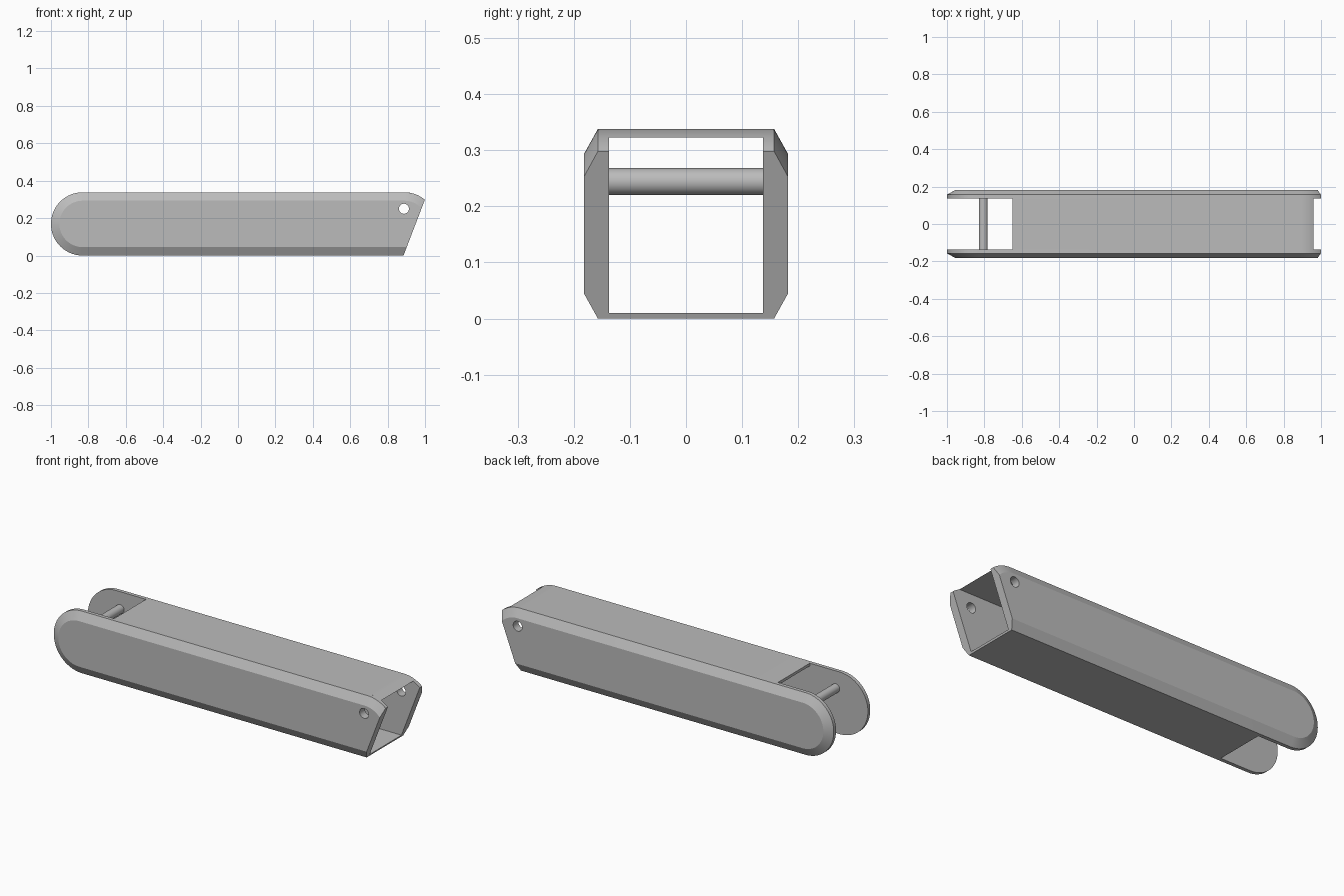
import bpy, bmesh, math
from mathutils import Matrix

cube = bpy.data.objects.get("Cube")
if cube:
    bpy.data.objects.remove(cube, do_unlink=True)

grey = bpy.data.materials.new("plain grey")
grey.use_nodes = True
colour = (0.5, 0.5, 0.5, 1)
grey.diffuse_color = colour
grey.node_tree.nodes["Principled BSDF"].inputs["Base Color"].default_value = colour

R = 0.169               # half height and end radius
BACK, NOSE = -0.831, 0.89   # centres of the end arcs
FOOT, SLOPE = 0.885, 0.383  # slanted end cut
INNER, EDGE, OUTER = 0.137, 0.157, 0.182
CHAMFER = 0.045


def make(name, bm):
    bmesh.ops.recalc_face_normals(bm, faces=bm.faces)
    mesh = bpy.data.meshes.new(name)
    bm.to_mesh(mesh)
    bm.free()
    mesh.materials.append(grey)
    ob = bpy.data.objects.new(name, mesh)
    bpy.context.collection.objects.link(ob)
    return ob


def activate(ob):
    bpy.ops.object.select_all(action='DESELECT')
    ob.select_set(True)
    bpy.context.view_layer.objects.active = ob


def arc(cx, r, a0, a1, n):
    angles = [a0 + (a1 - a0) * i / n for i in range(n + 1)]
    return [(cx + r * math.cos(a), R + r * math.sin(a)) for a in angles]


def nose_arc(r, top_z=None):
    # Arc from the slanted cut up to the flat top
    reach = FOOT + SLOPE * R - NOSE
    start = math.acos(reach / (r * math.hypot(1, SLOPE))) - math.atan(SLOPE)
    if top_z:
        start = math.asin((top_z - R) / r)
    return arc(NOSE, r, start, math.pi / 2, 10)


def outline(r):
    low = R - r
    return (arc(BACK, r, math.pi / 2, math.pi * 1.5, 40)
            + [(FOOT + SLOPE * low, low)] + nose_arc(r))


def loft(name, sections):
    # Solid through matching xz outlines at successive y positions
    bm = bmesh.new()
    loops = [[bm.verts.new((x, y, z)) for x, z in pts] for y, pts in sections]
    for a, b in zip(loops, loops[1:]):
        n = len(a)
        for i in range(n):
            j = (i + 1) % n
            bm.faces.new((a[i], a[j], b[j], b[i]))
    bm.faces.new(loops[0])
    bm.faces.new(loops[-1])
    return make(name, bm)


def rod(name, x, z, radius, length, y=0):
    bm = bmesh.new()
    bmesh.ops.create_cone(bm, cap_ends=True, segments=32, radius1=radius,
                          radius2=radius, depth=length,
                          matrix=Matrix.Translation((x, y, z))
                          @ Matrix.Rotation(math.pi / 2, 4, 'X'))
    return make(name, bm)


def smooth(ob, degrees=20):
    activate(ob)
    bpy.ops.object.shade_smooth_by_angle(angle=math.radians(degrees))


# Chamfered side plates with a round hole near the slanted end
full = outline(R)
for name, s in (("left_side_plate", 1), ("right_side_plate", -1)):
    plate = loft(name, [(s * INNER, full), (s * EDGE, full),
                        (s * OUTER, outline(R - CHAMFER))])
    cutter = rod("hole_cutter", 0.887, 0.25, 0.027, 0.2, s * EDGE)
    cutter.hide_render = True
    activate(plate)
    cut = plate.modifiers.new("hole", 'BOOLEAN')
    cut.operation = 'DIFFERENCE'
    cut.solver = 'EXACT'
    cut.object = cutter
    bpy.ops.object.modifier_apply(modifier=cut.name)
    bpy.data.objects.remove(cutter, do_unlink=True)
    smooth(plate)

# Top panel, curving down to a thin edge at the nose
PANEL_END = -0.65
UNDER = 0.323
top = [(PANEL_END, 2 * R), (PANEL_END, UNDER)] + nose_arc(R, UNDER)
smooth(loft("top_panel", [(-INNER, top), (INNER, top)]))

# Thin floor panel
THICK = 0.01
floor = [(PANEL_END, 0), (FOOT, 0), (FOOT + SLOPE * THICK, THICK), (PANEL_END, THICK)]
loft("floor_panel", [(-INNER, floor), (INNER, floor)])

# Cross pin between the rounded ends
smooth(rod("cross_pin", -0.806, 0.244, 0.024, 2 * INNER), 40)
